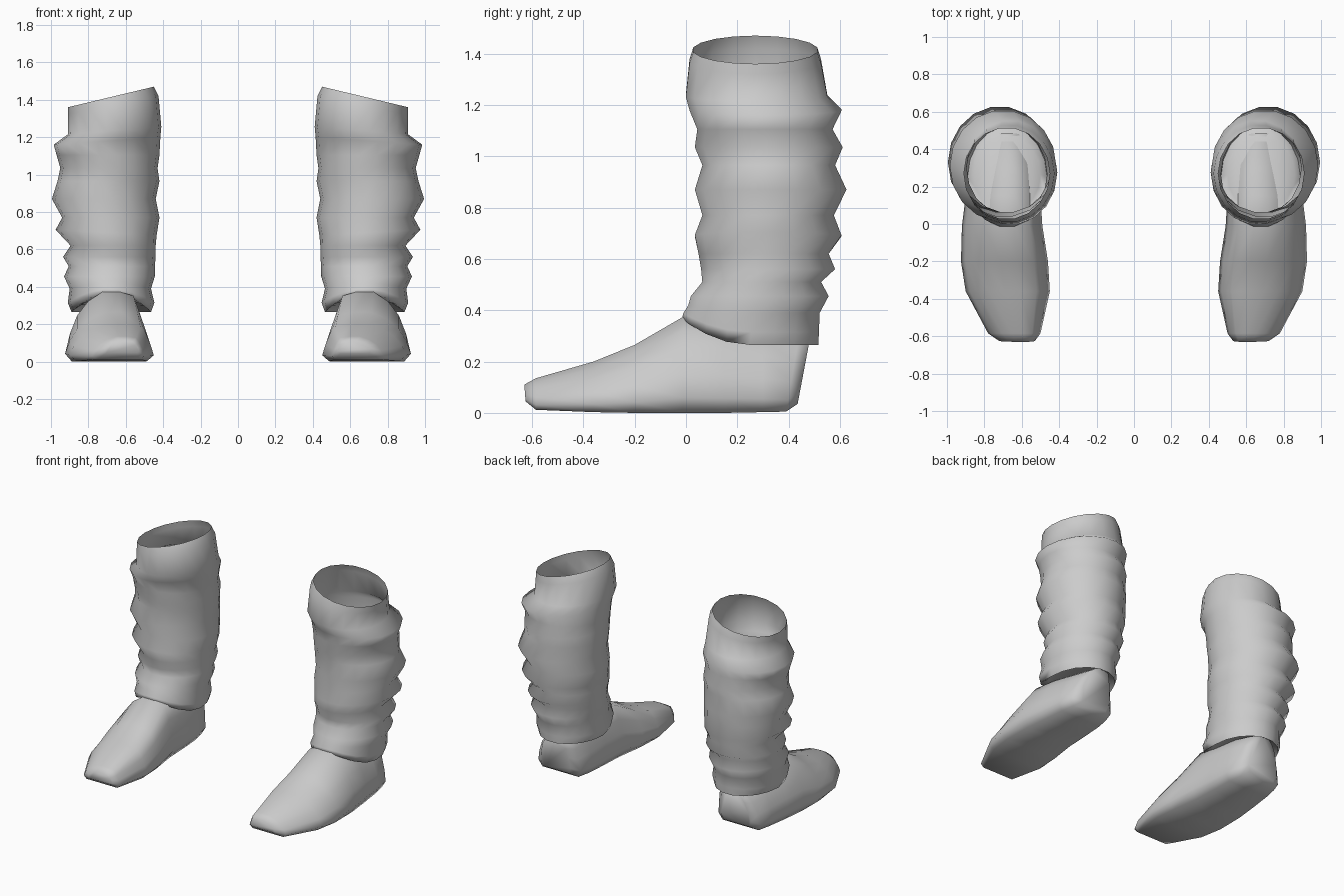
import bpy
import bmesh
from math import cos, sin, tau, radians

default_cube = bpy.data.objects.get("Cube")
if default_cube:
    bpy.data.objects.remove(default_cube, do_unlink=True)

SEGMENTS = 18

# One plain grey for the whole pair
grey = bpy.data.materials.new("soft_grey")
grey.use_nodes = True
colour = (0.6, 0.6, 0.6, 1)
grey.diffuse_color = colour
grey.node_tree.nodes["Principled BSDF"].inputs["Base Color"].default_value = colour


def loft(name, sections, side, cap_start, cap_end):
    """Skin a list of closed sections; side is 1 for left, -1 for right."""
    bm = bmesh.new()
    rings = [[bm.verts.new((side * x, y, z)) for x, y, z in section]
             for section in sections]
    for lower, upper in zip(rings, rings[1:]):
        count = len(lower)
        for i in range(count):
            j = (i + 1) % count
            bm.faces.new((lower[i], lower[j], upper[j], upper[i]))
    if cap_start:
        bm.faces.new(rings[0])
    if cap_end:
        bm.faces.new(rings[-1])
    bmesh.ops.recalc_face_normals(bm, faces=bm.faces)
    mesh = bpy.data.meshes.new(name)
    bm.to_mesh(mesh)
    bm.free()
    mesh.materials.append(grey)
    obj = bpy.data.objects.new(name, mesh)
    bpy.context.collection.objects.link(obj)
    bpy.ops.object.select_all(action="DESELECT")
    obj.select_set(True)
    bpy.context.view_layer.objects.active = obj
    bpy.ops.object.shade_smooth_by_angle(angle=radians(110))
    return obj


def cuff_ring(z, x_in, x_out, y_front, y_back, tilt=0, front_lift=0):
    """Oval ring fitted between four limits, tilted sideways or raised in front."""
    ring = []
    for i in range(SEGMENTS):
        a = tau * i / SEGMENTS
        ring.append(((x_in + x_out) / 2 + (x_out - x_in) / 2 * cos(a),
                     (y_front + y_back) / 2 + (y_back - y_front) / 2 * sin(a),
                     z + tilt * cos(a) + front_lift * max(0, -sin(a)) ** 2))
    return ring


# Slouched leg: closed hem, alternating folds and pinches, slanted open rim
leg_rings = [
    cuff_ring(.30, .50, .86, .06, .47, 0, .04),
    cuff_ring(.265, .465, .89, -.02, .52, 0, .105),
    cuff_ring(.315, .447, .91, -.015, .522, 0, .075),
    cuff_ring(.39, .465, .90, .005, .525, 0, .03),
    cuff_ring(.455, .445, .93, .015, .56),
    cuff_ring(.51, .445, .905, .06, .53),
    cuff_ring(.56, .44, .935, .055, .585),
    cuff_ring(.62, .44, .895, .045, .56),
    cuff_ring(.69, .435, .975, .03, .61, .015),
    cuff_ring(.77, .42, .94, .06, .58),
    cuff_ring(.87, .44, .995, .03, .63),
    cuff_ring(.965, .42, .965, .06, .585),
    cuff_ring(1.035, .43, .95, .03, .615),
    cuff_ring(1.105, .42, .97, .04, .575),
    cuff_ring(1.18, .415, .985, .01, .61, -.02),
    cuff_ring(1.235, .41, .91, -.005, .555, -.02),
    cuff_ring(1.37, .425, .91, .01, .53, -.05),
    cuff_ring(1.415, .45, .91, .025, .515, -.055),
]

# Foot outline, width against height, with its high side towards the inside
FOOT_PROFILE = [(-.84, 0), (-1, .16), (-.92, .45), (-.83, .7), (-.68, .94),
                (-.3, 1), (.08, 1), (.45, .86), (.72, .66), (.9, .4),
                (1, .16), (.84, 0)]


def foot_section(y, x_in, x_out, z_low, z_high, lean=0):
    return [((x_in + x_out) / 2 + u * (x_out - x_in) / 2,
             y + lean * v,
             z_low + v * (z_high - z_low)) for u, v in FOOT_PROFILE]


# Foot from the blunt toe to the leaning heel
foot_sections = [
    foot_section(-.625, .53, .72, .045, .11, -.005),
    foot_section(-.585, .50, .78, .012, .135),
    foot_section(-.36, .45, .90, .003, .20),
    foot_section(-.2, .46, .925, 0, .265),
    foot_section(-.01, .49, .92, 0, .375),
    foot_section(.15, .50, .90, 0, .36),
    foot_section(.3, .51, .88, .003, .33),
    foot_section(.39, .53, .86, .005, .30, .05),
    foot_section(.435, .58, .81, .035, .30, .05),
]

for label, side in (("left", 1), ("right", -1)):
    loft(label + "_leg_cuff", leg_rings, side, True, False)
    loft(label + "_foot", foot_sections, side, True, True)
